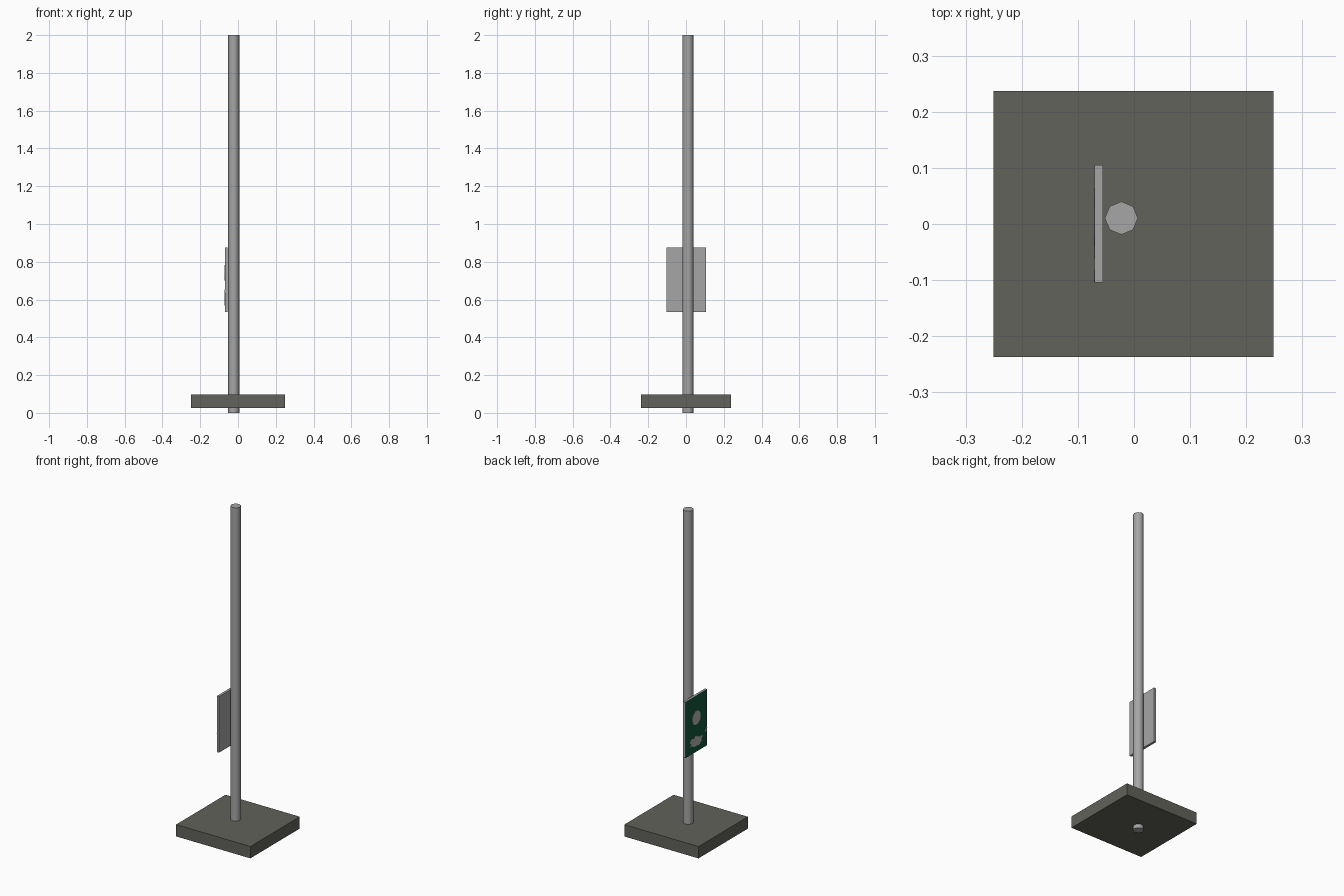
import bpy, math, random
from mathutils import Matrix

if "Cube" in bpy.data.objects:
    bpy.data.objects.remove(bpy.data.objects["Cube"])

random.seed(4)


def material(name, rgb):
    m = bpy.data.materials.new(name)
    m.diffuse_color = (*rgb, 1)
    m.use_nodes = True
    m.node_tree.nodes["Principled BSDF"].inputs["Base Color"].default_value = m.diffuse_color
    return m


steel = material("galvanised_grey", (0.38, 0.38, 0.38))
stone = material("dark_base_grey", (0.122, 0.122, 0.105))
green = material("dark_green", (0.005, 0.095, 0.043))
pale = material("pale_marking_grey", (0.45, 0.45, 0.44))


def box(name, lo, hi, mat):
    bpy.ops.mesh.primitive_cube_add(size=1)
    o = bpy.context.object
    o.name = name
    size = [b - a for a, b in zip(lo, hi)]
    mid = [(a + b) / 2 for a, b in zip(lo, hi)]
    o.data.transform(Matrix.Translation(mid) @ Matrix.Diagonal((*size, 1)))
    o.data.materials.append(mat)
    return o


def face_plate(name, outline, x, mat):
    """Thin plate on the -x side of the sign, outlined in (y, z)."""
    n = len(outline)
    verts = [(x, y, z) for y, z in outline] + [(-0.0695, y, z) for y, z in outline]
    faces = [list(range(n))[::-1], list(range(n, 2 * n))]
    faces += [(i, (i + 1) % n, n + (i + 1) % n, n + i) for i in range(n)]
    me = bpy.data.meshes.new(name)
    me.from_pydata(verts, [], faces)
    o = bpy.data.objects.new(name, me)
    bpy.context.collection.objects.link(o)
    me.materials.append(mat)
    return o


def ring(y, z, ry, rz, n, rough=0.0):
    out = []
    for i in range(n):
        a = 2 * math.pi * i / n
        k = 1 + random.uniform(-rough, rough)
        out.append((y + ry * k * math.cos(a), z + rz * k * math.sin(a)))
    return out


# Base slab
box("base_slab", (-0.25, -0.237, 0.025), (0.249, 0.237, 0.097), stone)

# Eight-sided pole passing through the slab
bpy.ops.mesh.primitive_cylinder_add(vertices=8, radius=0.0295, depth=2,
                                    location=(-0.0225, 0.0105, 1))
pole = bpy.context.object
pole.name = "pole"
pole.data.transform(Matrix.Rotation(math.radians(90), 4, 'Z'))
pole.data.materials.append(steel)
bpy.ops.object.shade_smooth_by_angle(angle=math.radians(50))

# Sign panel: grey body with a green outer face
panel = box("sign_panel", (-0.07, -0.104, 0.535), (-0.055, 0.105, 0.875), steel)
panel.data.materials.append(green)
for p in panel.data.polygons:
    if p.normal.x < -0.9:
        p.material_index = 1

# Round marking, ragged lower patch and small worn chips
face_plate("round_marking", ring(0.0, 0.742, 0.040, 0.042, 20), -0.071, pale)
face_plate("worn_patch", ring(0.005, 0.600, 0.056, 0.030, 28, 0.28), -0.071, pale)
for i, (y, z) in enumerate([(-0.088, 0.632), (-0.096, 0.645)]):
    face_plate(f"worn_chip_{i + 1}", ring(y, z, 0.007, 0.009, 6), -0.071, pale)
